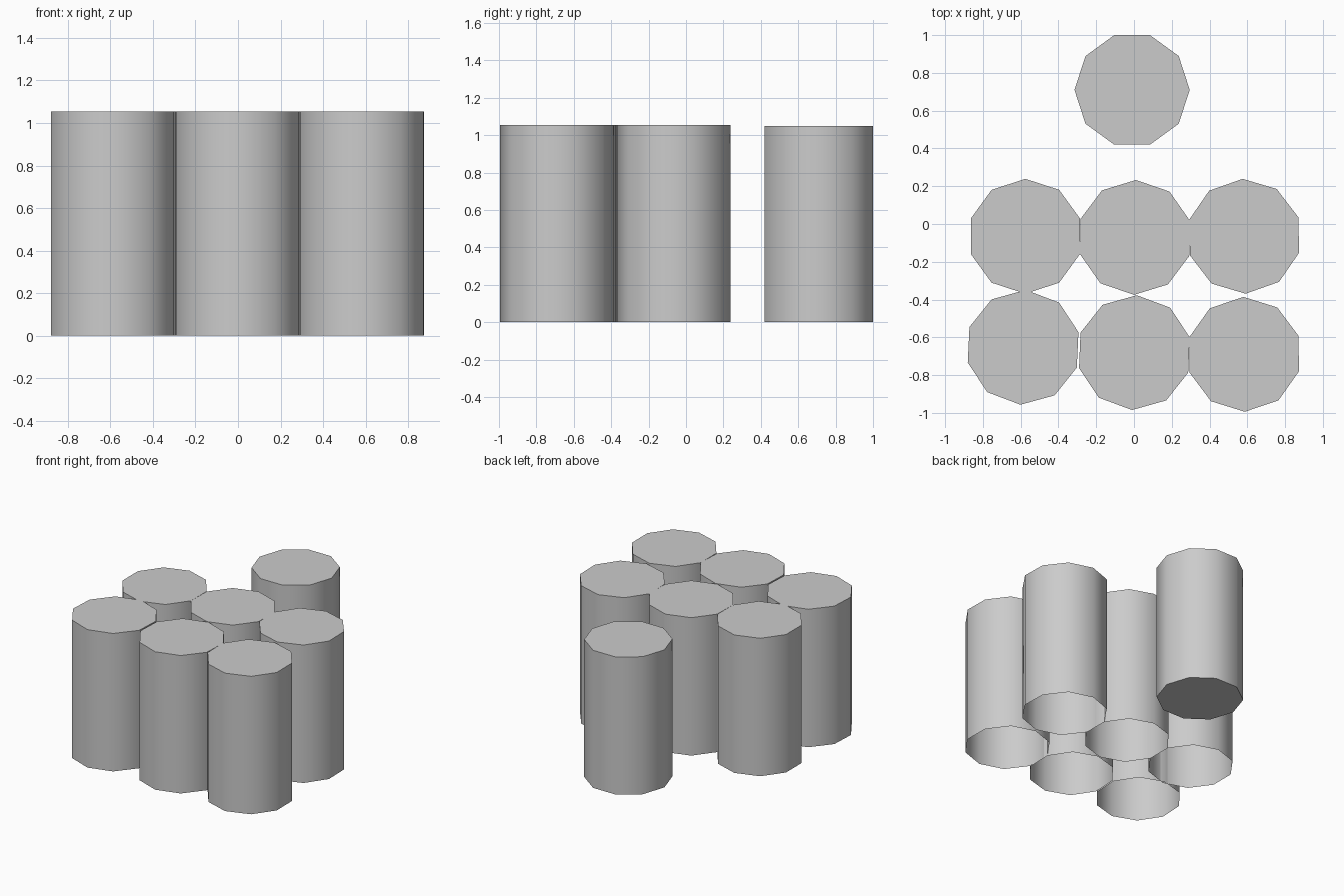
import bpy
import bmesh
from math import radians, pi, cos, sin

default = bpy.data.objects.get("Cube")
if default:
    bpy.data.objects.remove(default, do_unlink=True)

# Single plain grey material
grey = bpy.data.materials.new("plain_grey")
grey.use_nodes = True
colour = (0.6, 0.6, 0.6, 1.0)
grey.diffuse_color = colour
grey.node_tree.nodes["Principled BSDF"].inputs["Base Color"].default_value = colour

SIDES = 10


def column(name, x, y, radius, height, turn, closed_bottom):
    """Ten-sided column with a flat top and an optional floor."""
    bm = bmesh.new()
    angles = [radians(turn) + 2 * pi * i / SIDES for i in range(SIDES)]
    ring = [bm.verts.new((radius * cos(a), radius * sin(a), 0)) for a in angles]
    top = [bm.verts.new((v.co.x, v.co.y, height)) for v in ring]
    for i in range(SIDES):
        j = (i + 1) % SIDES
        bm.faces.new((ring[i], ring[j], top[j], top[i]))
    bm.faces.new(top)
    if closed_bottom:
        bm.faces.new(ring[::-1])
    mesh = bpy.data.meshes.new(name)
    bm.to_mesh(mesh)
    bm.free()
    mesh.materials.append(grey)
    obj = bpy.data.objects.new(name, mesh)
    obj.location = (x, y, 0)
    bpy.context.collection.objects.link(obj)
    bpy.ops.object.select_all(action="DESELECT")
    obj.select_set(True)
    bpy.context.view_layer.objects.active = obj
    bpy.ops.object.shade_smooth_by_angle(angle=radians(45))


# Block of six touching columns, open underneath, each slightly turned
cluster = {
    "back_right_column": (-0.575, -0.065, 0),
    "back_middle_column": (0.005, -0.071, -1),
    "back_left_column": (0.583, -0.065, 1.5),
    "front_right_column": (-0.587, -0.653, -2.7),
    "front_middle_column": (0.002, -0.681, -2.4),
    "front_left_column": (0.583, -0.69, 0.7),
}
for name, (x, y, turn) in cluster.items():
    column(name, x, y, 0.304, 1.053, 90 + turn, False)

# Free-standing closed column behind the block
column("separate_column", -0.01, 0.71, 0.305, 1.05, 0, True)
